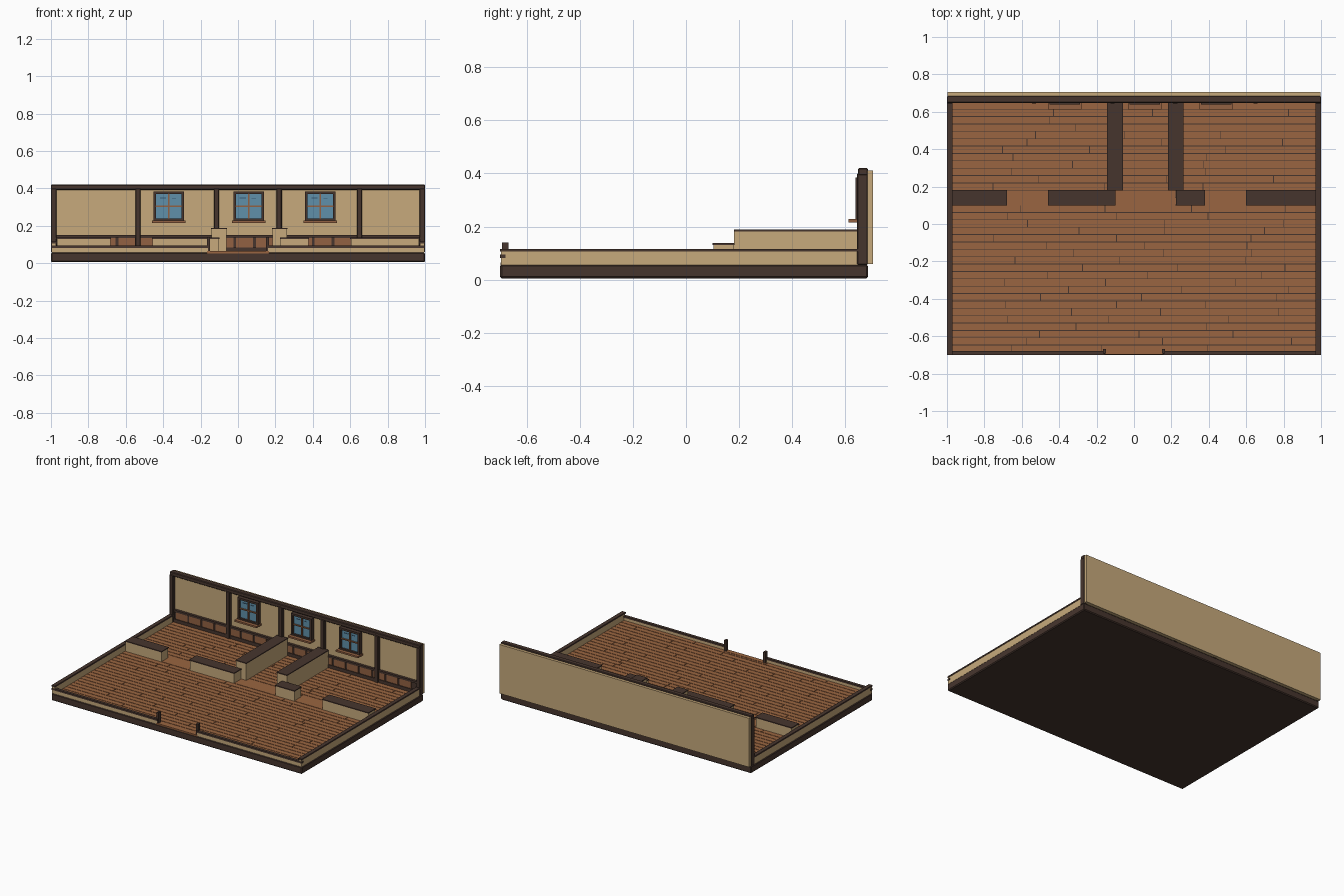
import bpy
import random

if "Cube" in bpy.data.objects:
    bpy.data.objects.remove(bpy.data.objects["Cube"])
random.seed(4)


def material(name, r, g, b):
    m = bpy.data.materials.new(name)
    m.use_nodes = True
    m.diffuse_color = (r, g, b, 1)
    bsdf = next(n for n in m.node_tree.nodes if n.type == 'BSDF_PRINCIPLED')
    bsdf.inputs["Base Color"].default_value = (r, g, b, 1)
    bsdf.inputs["Roughness"].default_value = 0.8
    return m


PLASTER = material("cream plaster", 0.57, 0.40, 0.20)
TIMBER = material("dark timber", 0.062, 0.036, 0.027)
PLANK = material("floor wood", 0.32, 0.13, 0.052)
PANEL = material("panel wood", 0.29, 0.12, 0.055)
GLASS = material("blue glass", 0.115, 0.28, 0.40)
STREAK = material("deep blue glint", 0.04, 0.10, 0.17)


def boxes(name, spans, mat, bevel=0):
    """One object made of boxes, each given as (x0, x1, y0, y1, z0, z1)."""
    verts, faces = [], []
    for x0, x1, y0, y1, z0, z1 in spans:
        n = len(verts)
        verts += [(x, y, z) for z in (z0, z1) for x, y in ((x0, y0), (x1, y0), (x1, y1), (x0, y1))]
        faces += [(n + 3, n + 2, n + 1, n), (n + 4, n + 5, n + 6, n + 7)]
        for i in range(4):
            j = (i + 1) % 4
            faces.append((n + i, n + j, n + 4 + j, n + 4 + i))
    mesh = bpy.data.meshes.new(name)
    mesh.from_pydata(verts, [], faces)
    mesh.materials.append(mat)
    ob = bpy.data.objects.new(name, mesh)
    bpy.context.collection.objects.link(ob)
    if bevel:
        mod = ob.modifiers.new("soft edges", 'BEVEL')
        mod.width = bevel
        mod.segments = 1
    return ob


FLOOR = 0.062
BACK = 0.655

# Foundation
boxes("foundation", [(-1, 1, -0.7, 0.685, 0.005, 0.057)], TIMBER, 0.006)

# Staggered floor planks with narrow dark gaps
rows, gap = 34, 0.004
pitch = (BACK + 0.685) / rows
planks = []
for r in range(rows):
    y0 = -0.685 + r * pitch
    x = -0.972
    end = x + random.uniform(0.2, 0.7)
    while x < 0.972:
        if end > 0.85:
            end = 0.972 + gap
        planks.append((x, end - gap, y0, y0 + pitch - gap, 0.05, FLOOR))
        x, end = end, end + random.uniform(0.45, 0.75)
boxes("floor_planks", planks, PLANK)

# Plain thresholds in the doorways
boxes("thresholds", [(a, b, 0.10, 0.18, 0.05, FLOOR + 0.002)
                     for a, b in ((-0.68, -0.46), (-0.10, 0.22), (0.38, 0.60))]
      + [(-0.165, 0.165, -0.698, -0.665, 0.05, FLOOR + 0.002)], PLANK)

# Low outer walls and their caps
sides = [(-0.996, -0.974), (0.974, 0.996)]
boxes("side_walls", [(a, b, -0.697, 0.65, 0.056, 0.106) for a, b in sides], PLASTER)
boxes("side_caps", [(a - 0.003, b + 0.003, -0.7, 0.65, 0.105, 0.115) for a, b in sides], TIMBER)
fronts = [(-0.995, -0.16), (0.16, 0.995)]
boxes("front_walls", [(a, b, -0.697, -0.682, 0.056, 0.083) for a, b in fronts], PLASTER)
boxes("front_caps", [(-1, -0.155, -0.7, -0.679, 0.082, 0.094),
                     (0.155, 1, -0.7, -0.679, 0.082, 0.094)], TIMBER)
boxes("entrance_posts", [(s * 0.157 - 0.008, s * 0.157 + 0.008, -0.693, -0.668, 0.056, 0.14)
                         for s in (-1, 1)], TIMBER)

# Inner dividing walls and partitions, each with a dark cap
dividers = [(-0.972, -0.68), (-0.46, -0.10), (0.225, 0.38), (0.60, 0.972)]
boxes("divider_walls", [(a + 0.003, b - 0.003, 0.103, 0.18, 0.056, 0.131)
                        for a, b in dividers], PLASTER)
boxes("divider_caps", [(a, b, 0.10, 0.183, 0.130, 0.137) for a, b in dividers], TIMBER)
partitions = [(-0.145, -0.06), (0.182, 0.265)]
boxes("partition_walls", [(a + 0.002, b - 0.002, 0.181, BACK, 0.056, 0.183)
                          for a, b in partitions], PLASTER)
boxes("partition_caps", [(a, b, 0.18, BACK, 0.182, 0.189) for a, b in partitions], TIMBER)

# Back wall with its timber frame
boxes("back_wall", [(-0.997, 0.997, 0.67, 0.705, 0.058, 0.411)], PLASTER)
boxes("back_posts", [(x - 0.014, x + 0.014, 0.645, 0.685, 0.056, 0.40)
                     for x in (-0.985, -0.535, -0.115, 0.22, 0.65, 0.985)], TIMBER, 0.003)
boxes("top_beam", [(-1, 1, 0.648, 0.685, 0.392, 0.42)], TIMBER, 0.004)
boxes("wall_rail", [(-0.985, 0.985, 0.652, 0.68, 0.135, 0.15)], TIMBER)
boxes("wainscot_backing", [(-0.985, 0.985, 0.662, 0.68, 0.056, 0.136)], TIMBER)
boxes("baseboard", [(-0.985, 0.985, 0.652, 0.68, 0.056, 0.085)], TIMBER)
step = 0.105
boxes("wainscot_panels", [(-0.955 + i * step, -0.865 + i * step, 0.657, 0.67, 0.085, 0.135)
                          for i in range(18)], PANEL)

# Windows
for label, cx in (("right", -0.37), ("middle", 0.057), ("left", 0.44)):
    w, z0, z1 = 0.082, 0.228, 0.384
    boxes(label + "_window_frame",
          [(cx - w, cx - w + 0.014, 0.638, 0.672, z0, z1), (cx + w - 0.014, cx + w, 0.638, 0.672, z0, z1),
           (cx - w, cx + w, 0.638, 0.672, z1 - 0.014, z1), (cx - w, cx + w, 0.638, 0.672, z0, z0 + 0.010)],
          TIMBER)
    boxes(label + "_window_bars",
          [(cx - 0.004, cx + 0.004, 0.644, 0.66, z0, z1 - 0.01),
           (cx - w + 0.012, cx + w - 0.012, 0.644, 0.66, 0.300, 0.308)], PANEL)
    boxes(label + "_window_glass", [(cx - w + 0.01, cx + w - 0.01, 0.652, 0.672, z0, z1 - 0.01)], GLASS)
    boxes(label + "_window_glint", [(cx - 0.048, cx - 0.014, 0.65, 0.653, 0.345, 0.350),
                                    (cx + 0.016, cx + 0.038, 0.65, 0.653, 0.345, 0.349)], STREAK)
    boxes(label + "_window_sill", [(cx - 0.089, cx + 0.089, 0.613, 0.672, 0.216, 0.228)], PANEL)
